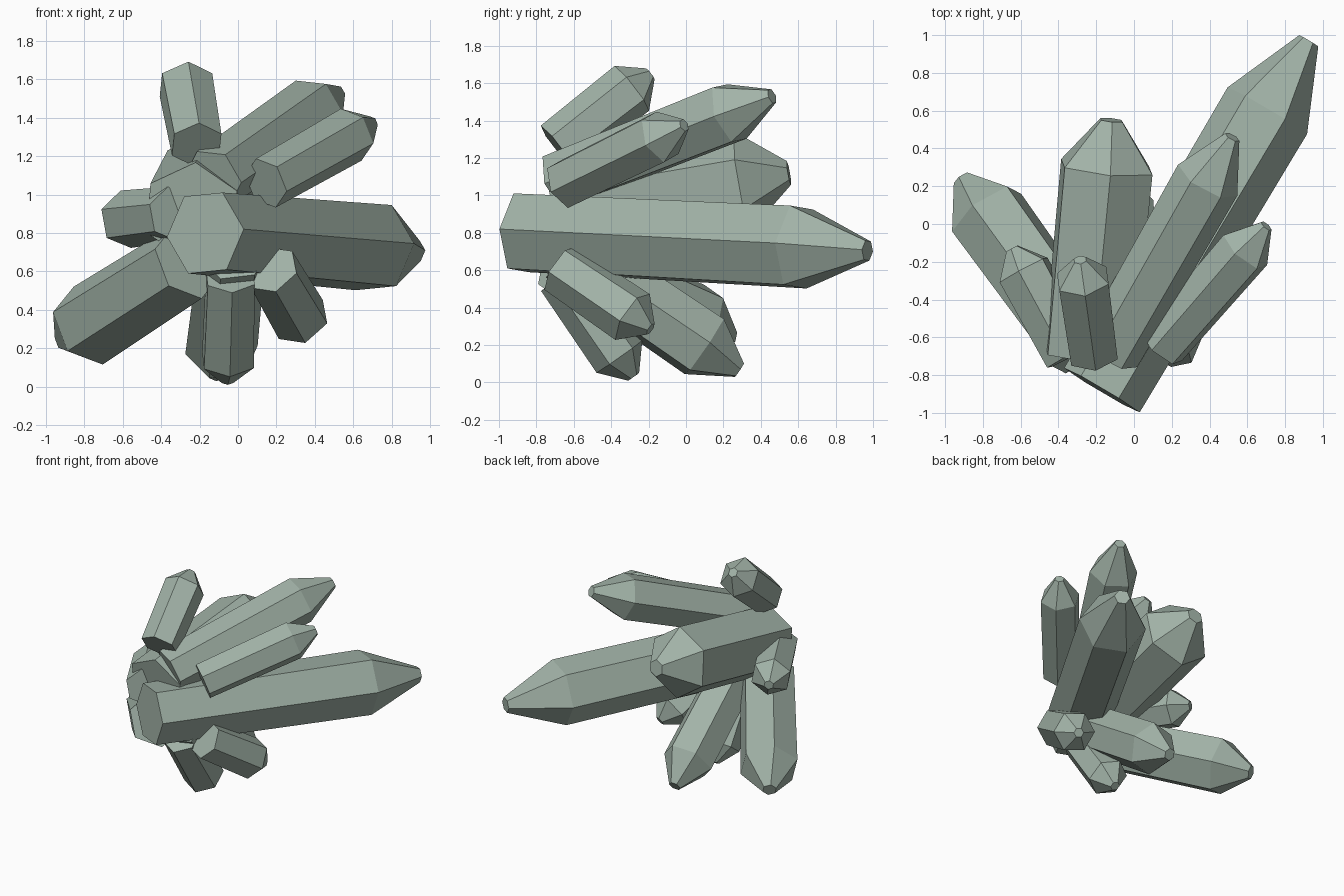
import bpy, bmesh
from math import cos, sin, radians
from mathutils import Vector

if "Cube" in bpy.data.objects:
    bpy.data.objects.remove(bpy.data.objects["Cube"])

mat = bpy.data.materials.new("pale_green_crystal")
mat.diffuse_color = (0.36, 0.45, 0.39, 1)
mat.use_nodes = True
mat.node_tree.nodes["Principled BSDF"].inputs["Base Color"].default_value = mat.diffuse_color


def crystal(name, base, tip, r, phase, base_scale=0.94, tip_scale=0.24):
    """Six-sided prism widening to a shoulder at 80% length, then a blunt point."""
    base, tip = Vector(base), Vector(tip)
    axis = tip - base
    d = axis.normalized()
    h = d.cross(Vector((0, 0, 1))).normalized()
    v = h.cross(d)
    bm = bmesh.new()
    rings = []
    for t, s in ((0, base_scale), (0.8, 1), (1, tip_scale)):
        ring = []
        for i in range(6):
            a = radians(phase + 60 * i)
            ring.append(bm.verts.new(base + axis * t + (h * cos(a) + v * sin(a)) * r * s))
        rings.append(ring)
    for lo, hi in zip(rings, rings[1:]):
        for i in range(6):
            j = (i + 1) % 6
            bm.faces.new((lo[i], lo[j], hi[j], hi[i]))
    bm.faces.new(rings[0][::-1])
    bm.faces.new(rings[-1])
    bmesh.ops.recalc_face_normals(bm, faces=bm.faces)
    me = bpy.data.meshes.new(name)
    bm.to_mesh(me)
    bm.free()
    me.materials.append(mat)
    bpy.context.collection.objects.link(bpy.data.objects.new(name, me))


# Largest crystal, reaching back and right
crystal("main_crystal", (-0.17, -0.88, 0.80), (0.925, 0.97, 0.705), 0.245, 5, 0.95)
# Upper crystals
crystal("thick_back_crystal", (-0.24, -0.69, 0.91), (-0.12, 0.55, 1.12), 0.27, 25, 0.97)
crystal("upper_right_crystal", (-0.13, -0.68, 1.08), (0.52, 0.46, 1.53), 0.178, 54)
crystal("right_crystal", (0.145, -0.65, 1.06), (0.70, -0.01, 1.375), 0.147, 41)
crystal("top_crystal", (-0.215, -0.69, 1.26), (-0.285, -0.19, 1.65), 0.152, 30)
# Left crystals
crystal("lower_left_crystal", (-0.26, -0.66, 0.65), (-0.91, 0.24, 0.235), 0.22, 40)
crystal("small_left_crystal", (-0.34, -0.70, 0.90), (-0.645, -0.13, 0.865), 0.152, 40)
# Lower crystals
crystal("lower_right_crystal", (0.175, -0.67, 0.61), (0.365, -0.19, 0.285), 0.155, 51)
crystal("front_lower_crystal", (-0.04, -0.66, 0.57), (-0.055, -0.28, 0.03), 0.15, 32)
crystal("back_lower_crystal", (-0.03, -0.65, 0.70), (-0.10, 0.285, 0.065), 0.192, 8)
